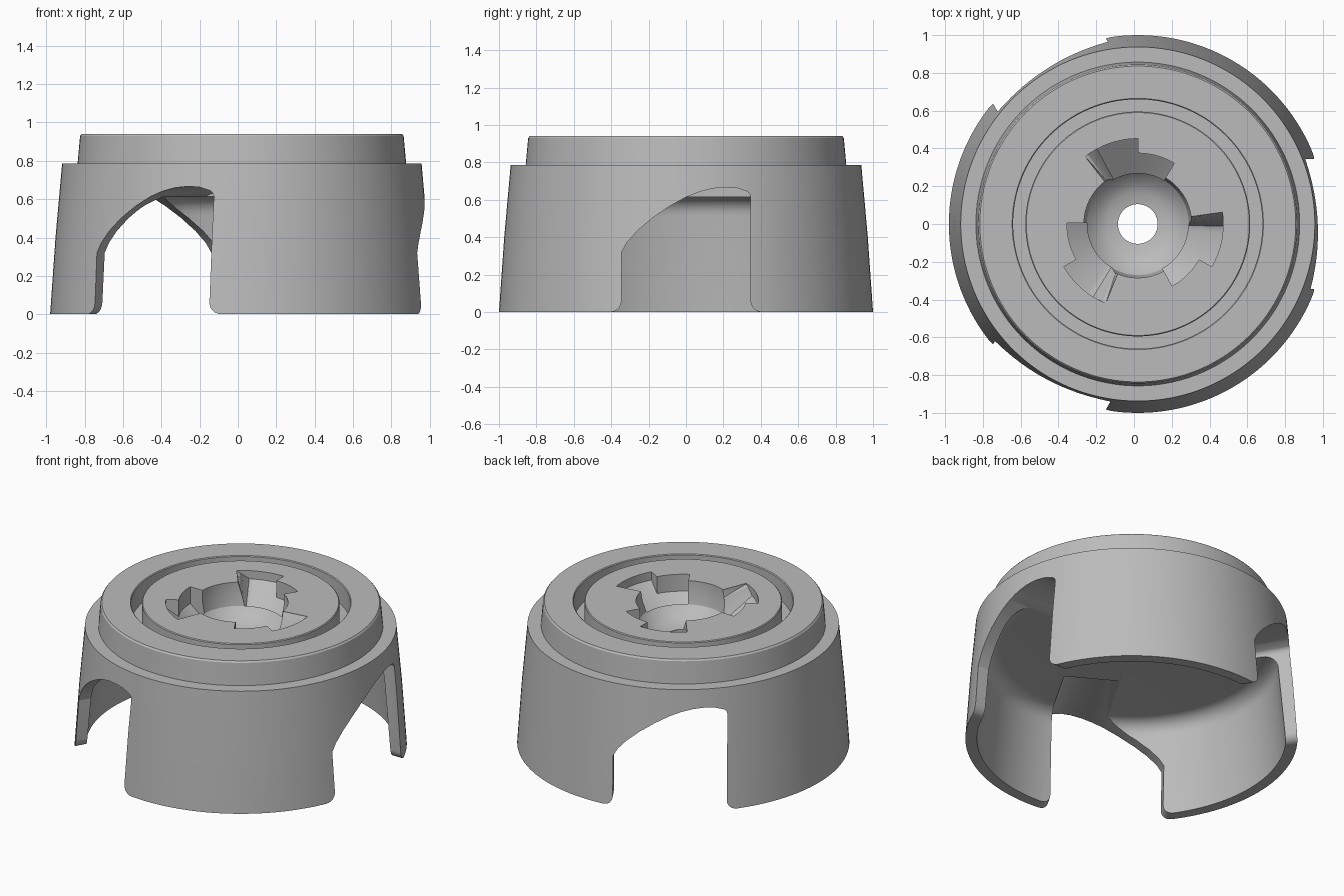
import bpy, bmesh
from math import cos, sin, pi, radians

cube = bpy.data.objects.get("Cube")
if cube:
    bpy.data.objects.remove(cube, do_unlink=True)

CX = 0.02          # axis of the turned body
SEGMENTS = 144
TOP = 0.94

grey = bpy.data.materials.new("light grey plastic")
grey.use_nodes = True
COLOUR = (0.5, 0.5, 0.5, 1)
grey.diffuse_color = COLOUR
grey.node_tree.nodes["Principled BSDF"].inputs["Base Color"].default_value = COLOUR


def make_object(name, bm):
    bmesh.ops.recalc_face_normals(bm, faces=bm.faces)
    mesh = bpy.data.meshes.new(name)
    bm.to_mesh(mesh)
    bm.free()
    mesh.materials.append(grey)
    obj = bpy.data.objects.new(name, mesh)
    bpy.context.collection.objects.link(obj)
    return obj


def skin_loops(bm, loops, closed):
    """Bridge a row of equal cross-sections; cap the ends when open."""
    n = len(loops[0])
    pairs = list(zip(loops, loops[1:]))
    if closed:
        pairs.append((loops[-1], loops[0]))
    else:
        bm.faces.new(loops[0])
        bm.faces.new(loops[-1])
    for a, b in pairs:
        for i in range(n):
            j = (i + 1) % n
            bm.faces.new((a[i], a[j], b[j], b[i]))


def arc(cx, cz, r, start, end, steps=6):
    angles = [radians(start + (end - start) * i / steps) for i in range(steps + 1)]
    return [(cx + r * cos(a), cz + r * sin(a)) for a in angles]


def ring_section(bm, points, angle):
    return [bm.verts.new((CX + r * cos(angle), r * sin(angle), z)) for r, z in points]


# Body: stepped cup with a ring groove and a central bowl with a through hole
profile = [(0.93, 0), (1.0, 0), (0.972, 0.4), (0.9375, 0.785), (0.857, 0.785),
           (0.844, 0.93), (0.836, TOP),
           (0.665, TOP), (0.66, 0.935), (0.66, 0.8), (0.595, 0.8), (0.595, 0.935), (0.59, TOP),
           (0.285, TOP), (0.285, 0.87), (0.27, 0.79), (0.225, 0.74), (0.165, 0.71),
           (0.105, 0.7), (0.105, 0.615)]
profile += arc(0.785, 0.515, 0.1, 90, 0)
bm = bmesh.new()
skin_loops(bm, [ring_section(bm, profile, 2 * pi * i / SEGMENTS) for i in range(SEGMENTS)], True)
body = make_object("cup_body", bm)


# Side arch: one upright edge, one sweeping shoulder, rounded feet
HALF, FOOT = 0.345, 0.06
arch = [(HALF + FOOT, -0.1)] + arc(HALF + FOOT, FOOT, FOOT, 270, 180)
arch += arc(HALF - 0.04, 0.61, 0.04, 0, 60)
arch += [(0.27, 0.663), (0.21, 0.667), (0.14, 0.66), (0.07, 0.642), (0, 0.614), (-0.09, 0.564),
         (-0.18, 0.502), (-0.26, 0.434), (-0.315, 0.372), (-HALF, 0.32)]
arch += arc(-HALF - FOOT, FOOT, FOOT, 0, -90) + [(-HALF - FOOT, -0.1)]


def arch_cutter(turn):
    bm = bmesh.new()
    c, s = cos(turn), sin(turn)
    loops = [[bm.verts.new((CX + x * c - y * s, x * s + y * c, z)) for y, z in arch]
             for x in (0.38, 1.2)]
    skin_loops(bm, loops, False)
    return make_object("arch_cutter", bm)


# Locking slot: narrow and wide sectors, sloping floor, ramp at the closed end
def slot_floor(r):
    return 0.76 + (r - 0.285) * 0.75


def slot_cutter(turn, start, end, outer, ramp):
    bm = bmesh.new()
    loops = []
    steps = 16
    for i in range(steps + 1):
        deg = start + (end - start) * i / steps
        rise = max(0, 1 - (end - deg) / 10) if ramp else 0
        lift = lambda r: slot_floor(r) + rise * (TOP - 0.005 - slot_floor(r))
        points = [(0.27, lift(0.27)), (outer, lift(outer)), (outer, 1.1), (0.27, 1.1)]
        loops.append(ring_section(bm, points, turn + radians(deg)))
    skin_loops(bm, loops, False)
    return make_object("slot_cutter", bm)


cutters = []
for k in range(3):
    turn = 2 * pi * k / 3
    cutters += [arch_cutter(turn),
                slot_cutter(turn, 59, 91, 0.375, False),
                slot_cutter(turn, 90, 128, 0.452, True)]

bpy.context.view_layer.objects.active = body
for cutter in cutters:
    cutter.hide_render = True
    cut = body.modifiers.new("cut", "BOOLEAN")
    cut.operation = "DIFFERENCE"
    cut.solver = "EXACT"
    cut.object = cutter
    bpy.ops.object.modifier_apply(modifier=cut.name)
    bpy.data.objects.remove(cutter, do_unlink=True)

# Smooth turned surfaces, crisp edges
bpy.ops.object.select_all(action="DESELECT")
body.select_set(True)
bpy.ops.object.shade_smooth_by_angle(angle=radians(25))
